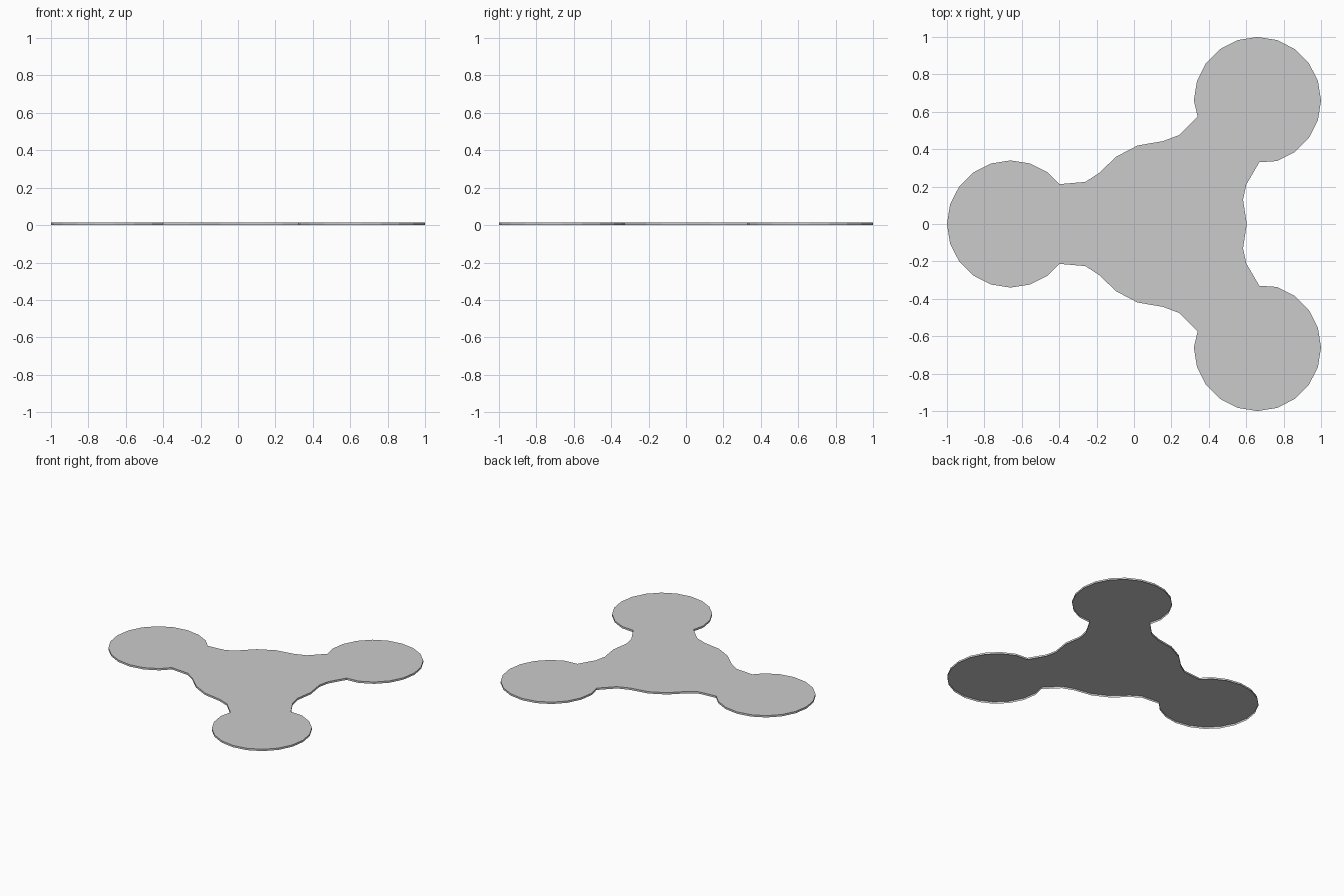
import bpy, bmesh
from math import cos, sin, radians

if "Cube" in bpy.data.objects:
    bpy.data.objects.remove(bpy.data.objects["Cube"])

HEIGHT, INSET = 0.014, 0.022


def arc(cx, cy, r, start, end, step=-18):
    """Points on a 20-sided circle, angles in degrees."""
    return [(cx + r * cos(radians(a)), cy + r * sin(radians(a)))
            for a in range(start, end + step, step)]


# upper half of the outline, from the left tip round to the right side
half = arc(-0.66, 0, 0.34, 180, 54)                       # left lobe
half += [(-0.40, 0.213), (-0.26, 0.225), (-0.19, 0.27),   # neck and hub
         (-0.095, 0.36), (0.02, 0.42), (0.155, 0.443),
         (0.24, 0.475), (0.34, 0.575)]
half += arc(0.66, 0.66, 0.34, 180, -72)                   # upper right lobe
half += [(0.67, 0.33), (0.60, 0.21), (0.583, 0.13), (0.603, 0)]

# mirror to the lower half
outline = half + [(x, -y) for x, y in reversed(half[1:-1])]

# flat plate with a sloped rim, open underneath
bm = bmesh.new()
top = bm.faces.new([bm.verts.new((x, y, 0)) for x, y in reversed(outline)])
bmesh.ops.inset_region(bm, faces=[top], thickness=INSET, use_boundary=True,
                       use_even_offset=True)
for v in top.verts:
    v.co.z = HEIGHT
mesh = bpy.data.meshes.new("three_lobed_plate")
bm.to_mesh(mesh)
bm.free()
plate = bpy.data.objects.new("three_lobed_plate", mesh)
bpy.context.collection.objects.link(plate)
